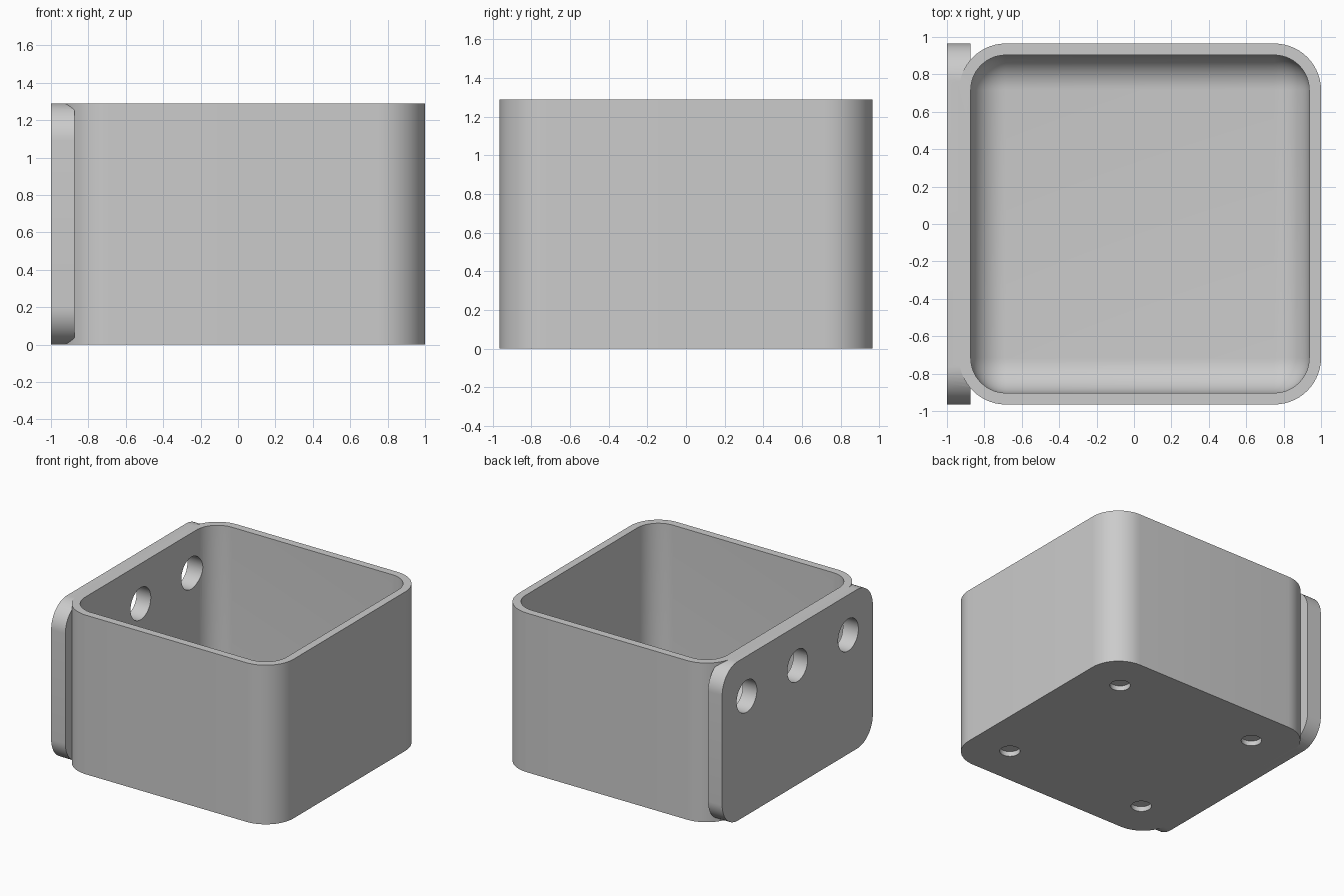
import bpy, bmesh, math
from mathutils import Matrix, Vector

default = bpy.data.objects.get("Cube")
if default:
    bpy.data.objects.remove(default, do_unlink=True)

grey = bpy.data.materials.new("plain_grey")
grey.use_nodes = True
colour = (0.6, 0.6, 0.6, 1)
grey.diffuse_color = colour
grey.node_tree.nodes["Principled BSDF"].inputs["Base Color"].default_value = colour


def finish(bm, name):
    mesh = bpy.data.meshes.new(name)
    bm.to_mesh(mesh)
    bm.free()
    obj = bpy.data.objects.new(name, mesh)
    obj.data.materials.append(grey)
    bpy.context.collection.objects.link(obj)
    return obj


def rounded_box(name, low, high, radius, axis=None):
    """Box rounded along one axis, or on every edge when axis is None."""
    low, high = Vector(low), Vector(high)
    bm = bmesh.new()
    bmesh.ops.create_cube(bm, size=1)
    bmesh.ops.scale(bm, vec=high - low, verts=bm.verts)
    bmesh.ops.translate(bm, vec=(low + high) / 2, verts=bm.verts)
    edges = [e for e in bm.edges if axis is None or
             abs((e.verts[0].co - e.verts[1].co).normalized()[axis]) > 0.9]
    bmesh.ops.bevel(bm, geom=edges, offset=radius, segments=14,
                    profile=0.5, affect='EDGES')
    return finish(bm, name)


def cylinder(name, centre, radius, depth, rotation=Matrix()):
    bm = bmesh.new()
    bmesh.ops.create_cone(bm, cap_ends=True, segments=48, radius1=radius,
                          radius2=radius, depth=depth,
                          matrix=Matrix.Translation(centre) @ rotation)
    return finish(bm, name)


def combine(target, tool, operation):
    mod = target.modifiers.new(tool.name, 'BOOLEAN')
    mod.object, mod.operation, mod.solver = tool, operation, 'EXACT'
    bpy.context.view_layer.objects.active = target
    bpy.ops.object.modifier_apply(modifier=mod.name)
    bpy.data.objects.remove(tool, do_unlink=True)


# Open box with a thick mounting plate on one side
box = rounded_box("open_box", (-0.935, -0.965, 0), (1, 0.965, 1.29), 0.25, 2)
plate = rounded_box("mounting_plate", (-1, -0.965, 0), (-0.873, 0.965, 1.29), 0.2, 0)
combine(box, plate, 'UNION')

# Cavity with rounded corners and a rounded floor edge
cavity = rounded_box("cavity", (-0.873, -0.903, 0.065), (0.937, 0.903, 2), 0.187)
combine(box, cavity, 'DIFFERENCE')

# Three holes through the plate and wall
sideways = Matrix.Rotation(math.pi / 2, 4, 'Y')
for y in (-0.65, 0, 0.65):
    combine(box, cylinder("wall_hole", (-0.9, y, 0.965), 0.13, 0.5, sideways),
            'DIFFERENCE')

# Four shallow sockets under the floor
for sx in (-1, 1):
    for sy in (-1, 1):
        combine(box, cylinder("floor_socket", (0.0325 + sx * 0.636, sy * 0.636, 0),
                              0.076, 0.08), 'DIFFERENCE')

bpy.ops.object.select_all(action='DESELECT')
box.select_set(True)
bpy.context.view_layer.objects.active = box
bpy.ops.object.shade_smooth_by_angle(angle=math.radians(30))
